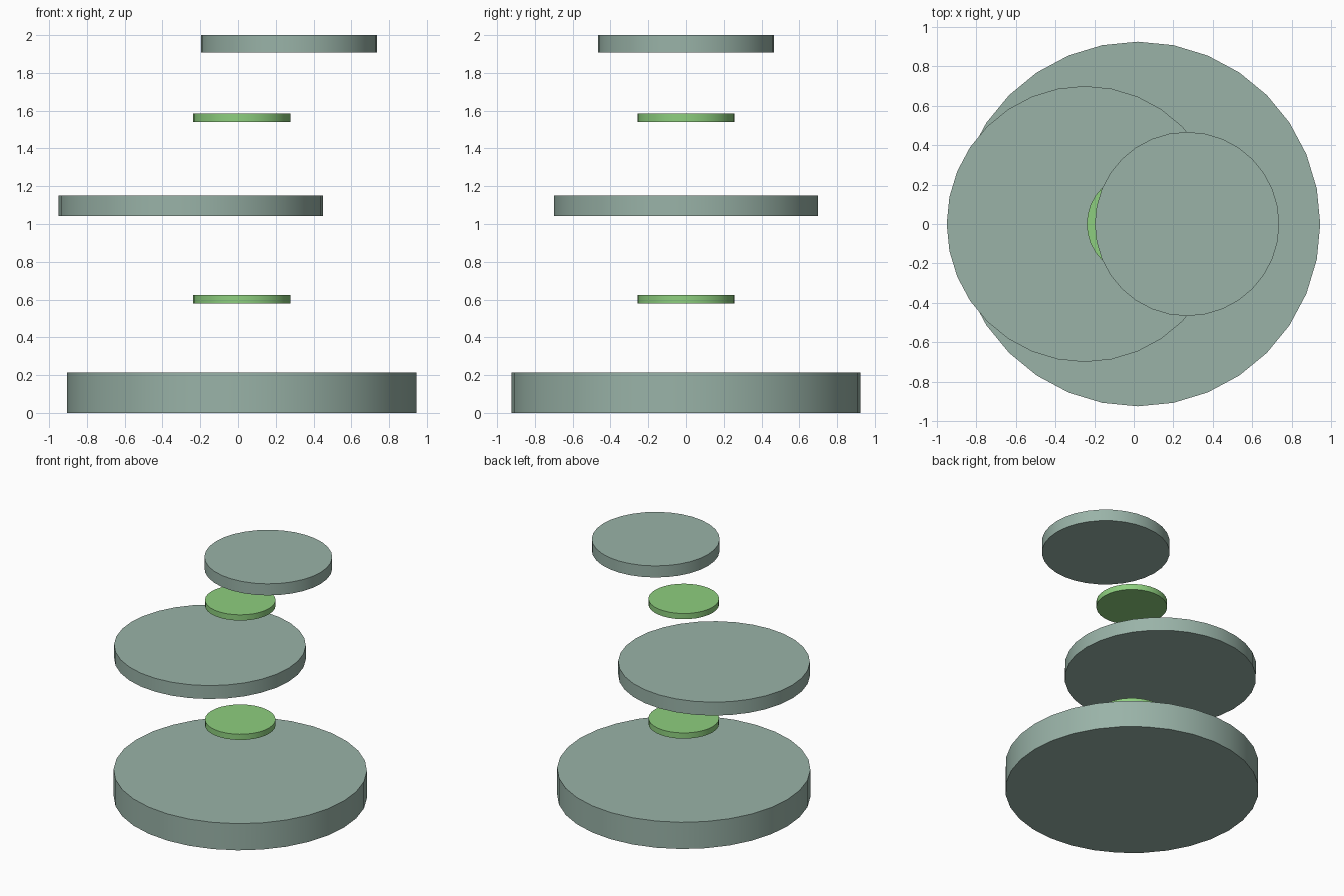
import bpy
import math

if "Cube" in bpy.data.objects:
    bpy.data.objects.remove(bpy.data.objects["Cube"])


def material(name, color):
    mat = bpy.data.materials.new(name)
    mat.diffuse_color = (*color, 1)
    mat.use_nodes = True
    mat.node_tree.nodes["Principled BSDF"].inputs["Base Color"].default_value = mat.diffuse_color
    return mat


def disc(name, x, radius, bottom, top, mat):
    bpy.ops.mesh.primitive_cylinder_add(
        vertices=32, radius=radius, depth=top - bottom,
        location=(x, 0, (bottom + top) / 2))
    obj = bpy.context.object
    obj.name = name
    obj.data.materials.append(mat)
    # Round walls, crisp rims
    bpy.ops.object.shade_smooth_by_angle(angle=math.radians(30))


stone = material("grey_green", (0.32, 0.45, 0.39))
leaf = material("green", (0.27, 0.62, 0.21))

# Large floating platforms, staggered left and right
disc("base_platform", 0.02, 0.925, 0.0, 0.215, stone)
disc("middle_platform", -0.25, 0.70, 1.042, 1.15, stone)
disc("top_platform", 0.27, 0.467, 1.907, 2.0, stone)

# Small green discs on the central axis
for name, z in (("lower_green_disc", 0.578), ("upper_green_disc", 1.54)):
    disc(name, 0.02, 0.258, z, z + 0.046, leaf)
